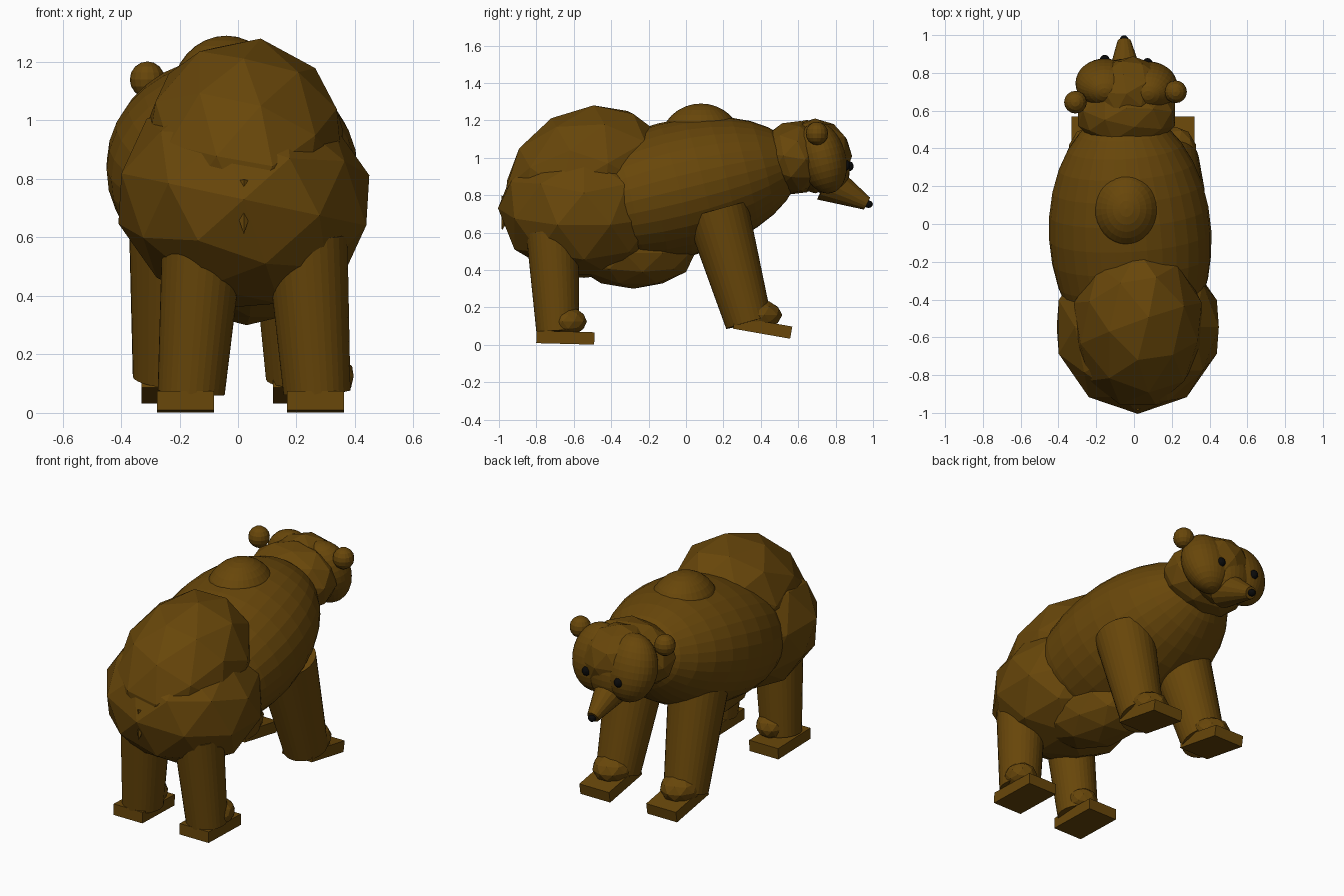
import bpy, math
from mathutils import Vector, Euler

if "Cube" in bpy.data.objects:
    bpy.data.objects.remove(bpy.data.objects["Cube"])


def material(name, rgb):
    m = bpy.data.materials.new(name)
    m.diffuse_color = (*rgb, 1)
    m.use_nodes = True
    m.node_tree.nodes["Principled BSDF"].inputs["Base Color"].default_value = m.diffuse_color
    return m


BROWN = material("brown fur", (0.138, 0.062, 0.003))
BLACK = material("black", (0.003, 0.003, 0.003))


def finish(name, mat, scale=(1, 1, 1), rot=(0, 0, 0)):
    o = bpy.context.object
    o.name = name
    o.scale = scale
    o.rotation_euler = Euler([math.radians(a) for a in rot])
    o.data.materials.append(mat)
    return o


def faceted(name, loc, radii, rot=(0, 0, 0), mat=BROWN, sub=2):
    bpy.ops.mesh.primitive_ico_sphere_add(subdivisions=sub, radius=1, location=loc)
    return finish(name, mat, radii, rot)


def ball(name, loc, radii, rot=(0, 0, 0), mat=BROWN, seg=32, rings=16):
    bpy.ops.mesh.primitive_uv_sphere_add(segments=seg, ring_count=rings, radius=1, location=loc)
    return finish(name, mat, radii, rot)


def limb(name, a, b, ra, rb, sides=32, mat=BROWN):
    a, b = Vector(a), Vector(b)
    bpy.ops.mesh.primitive_cone_add(vertices=sides, radius1=ra, radius2=rb,
                                    depth=(b - a).length, location=(a + b) / 2)
    o = finish(name, mat)
    o.rotation_euler = (b - a).to_track_quat('Z', 'Y').to_euler()
    return o


def slab(name, loc, size, rot=(0, 0, 0)):
    bpy.ops.mesh.primitive_cube_add(size=1, location=loc)
    return finish(name, BROWN, size, rot)


# Torso: long ellipsoid with poles along its length, tilted up to the head
ball("torso", (-0.02, -0.06, 0.83), (0.43, 0.365, 0.68), (-76, 0, 3.5))
ball("shoulder_hump", (-0.04, 0.08, 1.08), (0.19, 0.22, 0.21))
faceted("rump", (0.02, -0.545, 0.73), (0.45, 0.46, 0.38), (0, 12, 0))
faceted("upper_rump", (0.02, -0.54, 0.90), (0.355, 0.46, 0.36), (30, 0, 0))
faceted("belly", (0.03, -0.28, 0.49), (0.22, 0.34, 0.19), (0, 0, 15))
limb("tail", (0.02, -0.93, 0.78), (0.02, -0.985, 0.61), 0.06, 0.0, 5)

# Hind legs with ankles and flat feet
for side, xb, xt, xf, xa in (("left", -0.16, -0.12, -0.18, -0.14),
                             ("right", 0.27, 0.235, 0.265, 0.31)):
    limb("hind_leg_" + side, (xb, -0.685, 0.07), (xt, -0.715, 0.60), 0.115, 0.14)
    faceted("hind_ankle_" + side, (xa, -0.63, 0.125), (0.09, 0.1, 0.075))
    slab("hind_foot_" + side, (xf, -0.645, 0.038), (0.195, 0.31, 0.066), (-1.5, 0, 0))

# Front legs reach forward, with tilted feet
for side, xb, xt, xf in (("left", -0.235, -0.205, -0.23), ("right", 0.22, 0.205, 0.22)):
    limb("front_leg_" + side, (xb, 0.335, 0.12), (xt, 0.165, 0.72), 0.125, 0.17)
    faceted("front_ankle_" + side, (xb, 0.375, 0.16), (0.115, 0.14, 0.085))
    slab("front_foot_" + side, (xf, 0.41, 0.092), (0.2, 0.31, 0.066), (-10, 0, 0))

# Neck, skull and face
faceted("neck", (-0.04, 0.58, 1.0), (0.27, 0.195, 0.2), (-10, 0, 0))
faceted("skull", (-0.04, 0.69, 1.01), (0.22, 0.19, 0.2), (0, 0, 30))
ball("face", (-0.045, 0.745, 0.98), (0.17, 0.125, 0.19), (15, 0, 0))

# Head halves, ears and eyes
for side, x, y, ear, eye in (
        ("left", -0.155, 0.745, (-0.31, 0.645, 1.14), (-0.155, 0.87, 0.955)),
        ("right", 0.075, 0.73, (0.22, 0.7, 1.13), (0.072, 0.853, 0.96))):
    ball("cheek_" + side, (x, y, 1.0), (0.155, 0.125, 0.195), (15, 0, 0))
    ball("ear_" + side, ear, (0.06, 0.06, 0.062), seg=16, rings=8)
    ball("eye_" + side, eye, (0.026, 0.026, 0.028), mat=BLACK, seg=12, rings=8)

# Muzzle and nose
limb("muzzle", (-0.045, 0.75, 0.87), (-0.052, 0.968, 0.755), 0.105, 0.036, 16)
ball("nose", (-0.052, 0.976, 0.752), (0.023, 0.023, 0.02), mat=BLACK, seg=12, rings=8)
